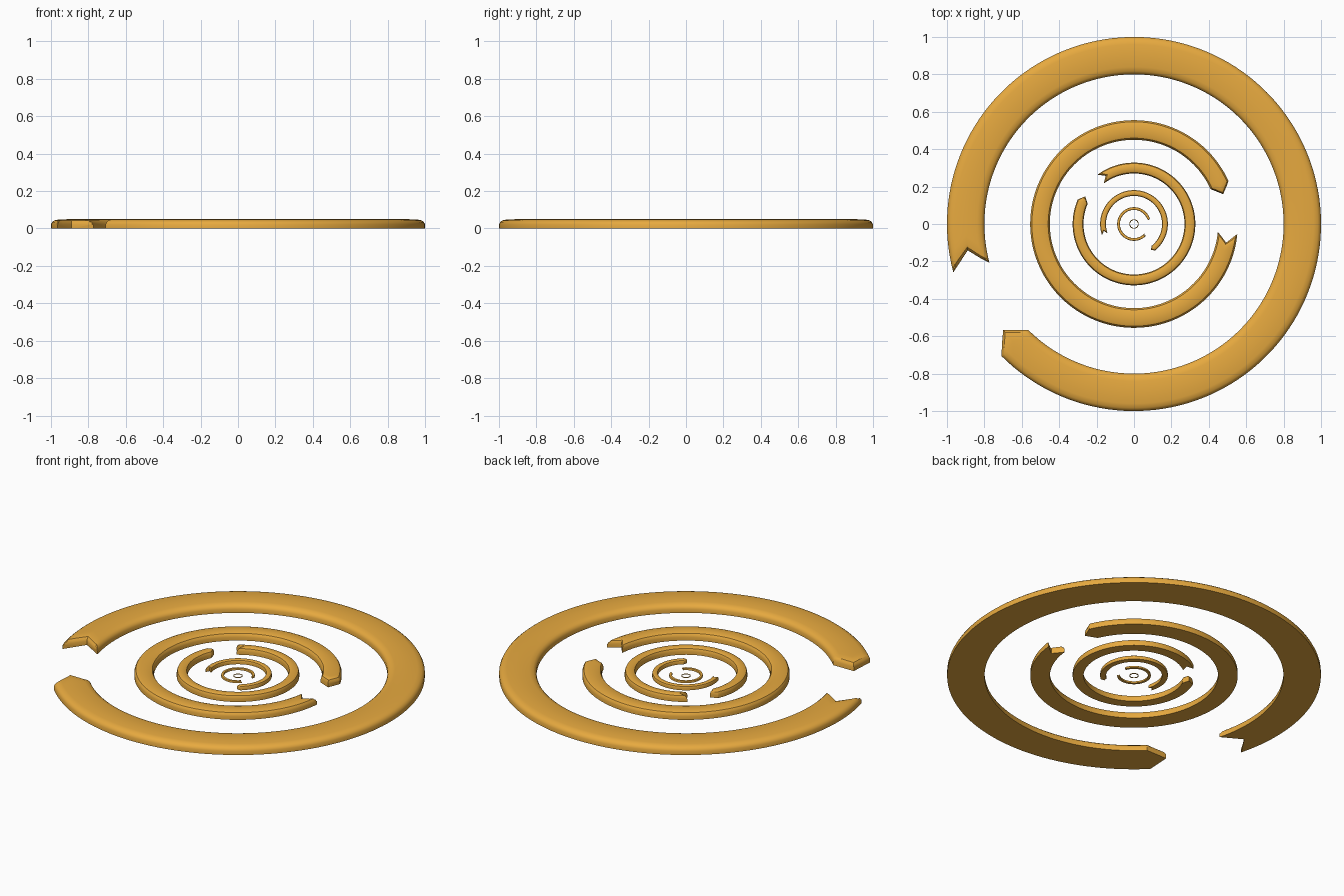
import bpy, bmesh, math

if "Cube" in bpy.data.objects:
    bpy.data.objects.remove(bpy.data.objects["Cube"])

mat = bpy.data.materials.new("orange")
mat.diffuse_color = (0.8, 0.4, 0.05, 1)
mat.use_nodes = True
mat.node_tree.nodes["Principled BSDF"].inputs["Base Color"].default_value = mat.diffuse_color

# rounded shoulder: (inset from edge as fraction of half width, height fraction)
SHOULDER = [(0.0, 0.0), (0.0, 0.45), (0.06, 0.68), (0.17, 0.86), (0.4, 0.96), (1.0, 1.0)]


def arc_band(name, inner, outer, height, start, span, chevron=6.0, segs=144):
    """Rounded flat band; leading end pointed, trailing end notched."""
    closed = span >= 360
    mid, half = (inner + outer) / 2, (outer - inner) / 2
    section = [(1 - d, z) for d, z in SHOULDER]
    section += [(d - 1, z) for d, z in reversed(SHOULDER[:-1])]
    section.append((0.0, 0.0))

    # stations along the arc: (angle, height limit), closer near the ends
    if closed:
        stations = [(360 * i / segs, 1.0) for i in range(segs)]
    else:
        ends = [(math.degrees(d * half / mid), z) for d, z in SHOULDER[1:5]]
        e = ends[-1][0]
        n = int(segs * span / 360)
        stations = [(start + a, z) for a, z in ends]
        stations += [(start + e + (span - 2 * e) * i / n, 1.0) for i in range(1, n)]
        stations += [(start + span - a, z) for a, z in reversed(ends)]

    bm = bmesh.new()
    rows = []
    for ang, lim in stations:
        row = []
        for u, z in section:
            a = math.radians(ang - (0 if closed else chevron * (1 - abs(u))))
            r = mid + u * half
            row.append(bm.verts.new((r * math.cos(a), r * math.sin(a), height * min(z, lim))))
        rows.append(row)
    k = len(section)
    for i in range(len(rows) if closed else len(rows) - 1):
        p, q = rows[i], rows[(i + 1) % len(rows)]
        for j in range(k):
            bm.faces.new((p[j], q[j], q[(j + 1) % k], p[(j + 1) % k]))
    if not closed:
        # end walls, split in two along the centre line
        c = len(SHOULDER) - 1
        for row in (rows[0], rows[-1]):
            bm.faces.new(row[:c + 1] + [row[-1]])
            bm.faces.new(row[c:])
    bmesh.ops.recalc_face_normals(bm, faces=bm.faces)
    me = bpy.data.meshes.new(name)
    bm.to_mesh(me)
    bm.free()
    me.materials.append(mat)
    ob = bpy.data.objects.new(name, me)
    bpy.context.collection.objects.link(ob)
    bpy.context.view_layer.objects.active = ob
    bpy.ops.object.select_all(action='DESELECT')
    ob.select_set(True)
    bpy.ops.object.shade_smooth_by_angle(angle=math.radians(30))


# concentric bands from the outside in
arc_band("outer_band", 0.80, 1.00, 0.05, 225, 330)
arc_band("second_band", 0.45, 0.555, 0.045, 24.5, 330)
arc_band("third_band", 0.27, 0.328, 0.04, 156.5, 330)
arc_band("fourth_band", 0.15, 0.181, 0.025, 309, 250)
arc_band("fifth_band", 0.075, 0.09, 0.012, 20, 298)
arc_band("centre_ring", 0.021, 0.025, 0.004, 0, 360, segs=48)
